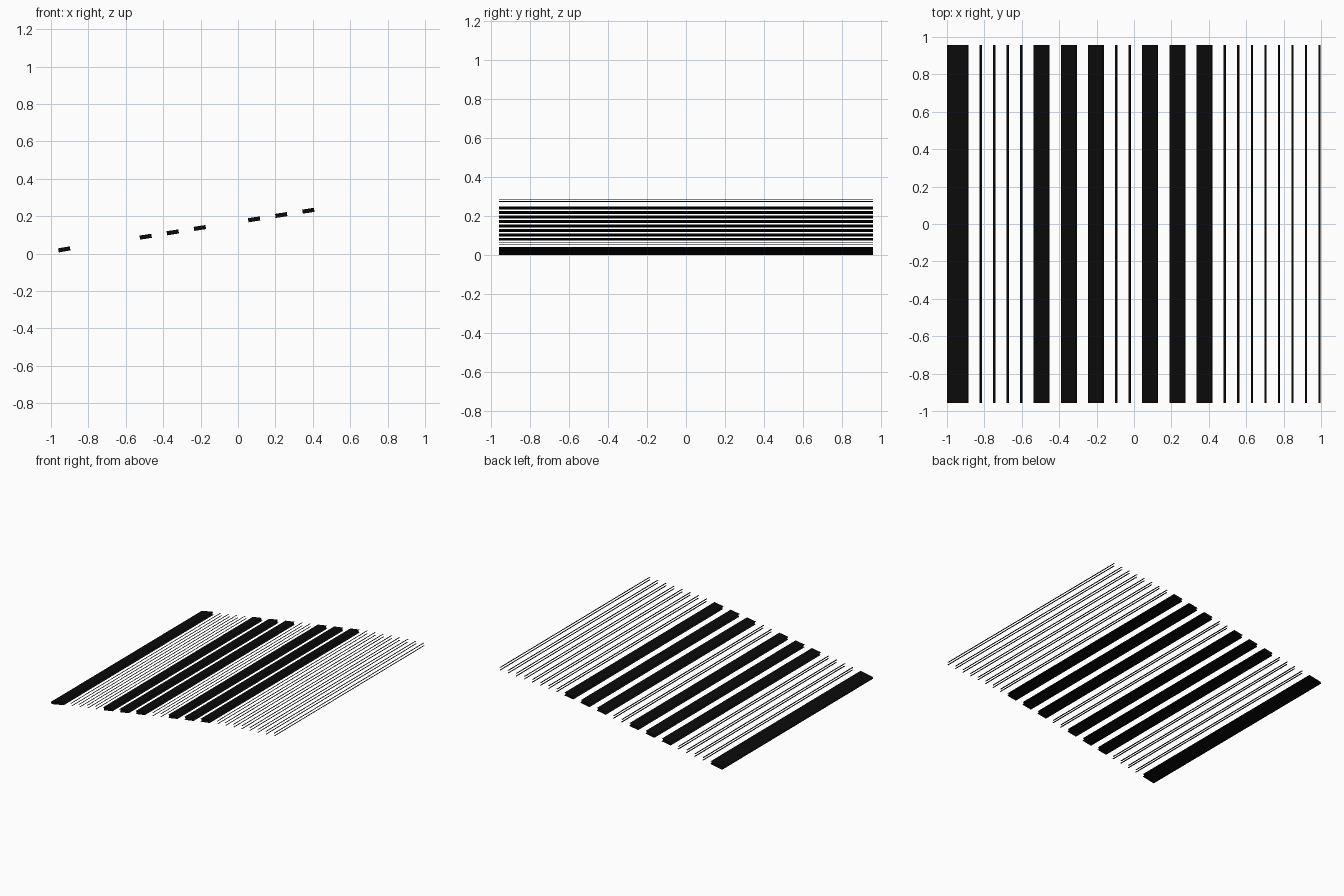
import bpy, bmesh, math

if "Cube" in bpy.data.objects:
    bpy.data.objects.remove(bpy.data.objects["Cube"])

Y = 0.957        # half depth
T = 0.011        # half thickness of the sloping sheet
PITCH = 0.0725   # spacing of the lines
W = 0.0048       # half width of a line
CURVE = [(-0.989, 0.011), (-0.93, 0.0235), (-0.49, 0.091), (-0.2, 0.138),
         (0.09, 0.184), (0.375, 0.2295), (0.5, 0.247), (0.75, 0.268), (1.0, 0.284)]

black = bpy.data.materials.new("black")
black.diffuse_color = (0.003, 0.003, 0.003, 1)
black.use_nodes = True
black.node_tree.nodes["Principled BSDF"].inputs["Base Color"].default_value = black.diffuse_color


def height(x):
    for (x0, z0), (x1, z1) in zip(CURVE, CURVE[1:]):
        if x <= x1:
            break
    return z0 + (z1 - z0) * (x - x0) / (x1 - x0)


def surface_point(x, side):
    """Point on the top (+1) or bottom (-1) skin above centre-line x."""
    a = math.atan((height(x + 0.03) - height(x - 0.03)) / 0.06)
    return (x - side * T * math.sin(a), height(x) + side * T * math.cos(a))


def sheet(bm, profile):
    """Extrude an open x-z profile along the full depth."""
    rows = [[bm.verts.new((x, y, z)) for x, z in profile] for y in (-Y, Y)]
    for i in range(len(profile) - 1):
        bm.faces.new((rows[0][i], rows[0][i + 1], rows[1][i + 1], rows[1][i]))


def skin(bm, x0, x1):
    sheet(bm, [surface_point(x0, 1), surface_point(x1, 1)])
    sheet(bm, [surface_point(x1, -1), surface_point(x0, -1)])


def finish(bm, name):
    me = bpy.data.meshes.new(name)
    bm.to_mesh(me)
    bm.free()
    me.materials.append(black)
    ob = bpy.data.objects.new(name, me)
    bpy.context.collection.objects.link(ob)
    return ob


line_x = [-0.965 + PITCH * i for i in range(28)]
wide_starts = [0, 6, 8, 10, 14, 16, 18]
wide = set(wide_starts) | {i + 1 for i in wide_starts}

# thin lines on the top and bottom skins, open at the ends
bm = bmesh.new()
for i, x in enumerate(line_x):
    if i not in wide:
        skin(bm, x - W, min(x + W, 0.9985))
finish(bm, "thin_lines")

# wide bars: top and bottom skins, with end caps between the border lines
bm = bmesh.new()
for i in wide_starts:
    a, b = line_x[i], line_x[i + 1]
    skin(bm, a - W, b + W)
    cap = [surface_point(a + W, 1), surface_point(b - W, 1),
           surface_point(b - W, -1), surface_point(a + W, -1)]
    for y, pts in ((-Y, cap[::-1]), (Y, cap)):
        bm.faces.new([bm.verts.new((x, y, z)) for x, z in pts])
finish(bm, "wide_bars")

# rounded low edge, open at the ends
cx, cz = -0.989, 0.011
arc = [(cx + T * math.cos(t), cz + T * math.sin(t))
       for t in (math.radians(270 - 170 * k / 10) for k in range(11))]
edge_x = line_x[0] - W
bm = bmesh.new()
sheet(bm, [surface_point(edge_x, -1)] + arc + [surface_point(edge_x, 1)])
finish(bm, "rounded_edge")
